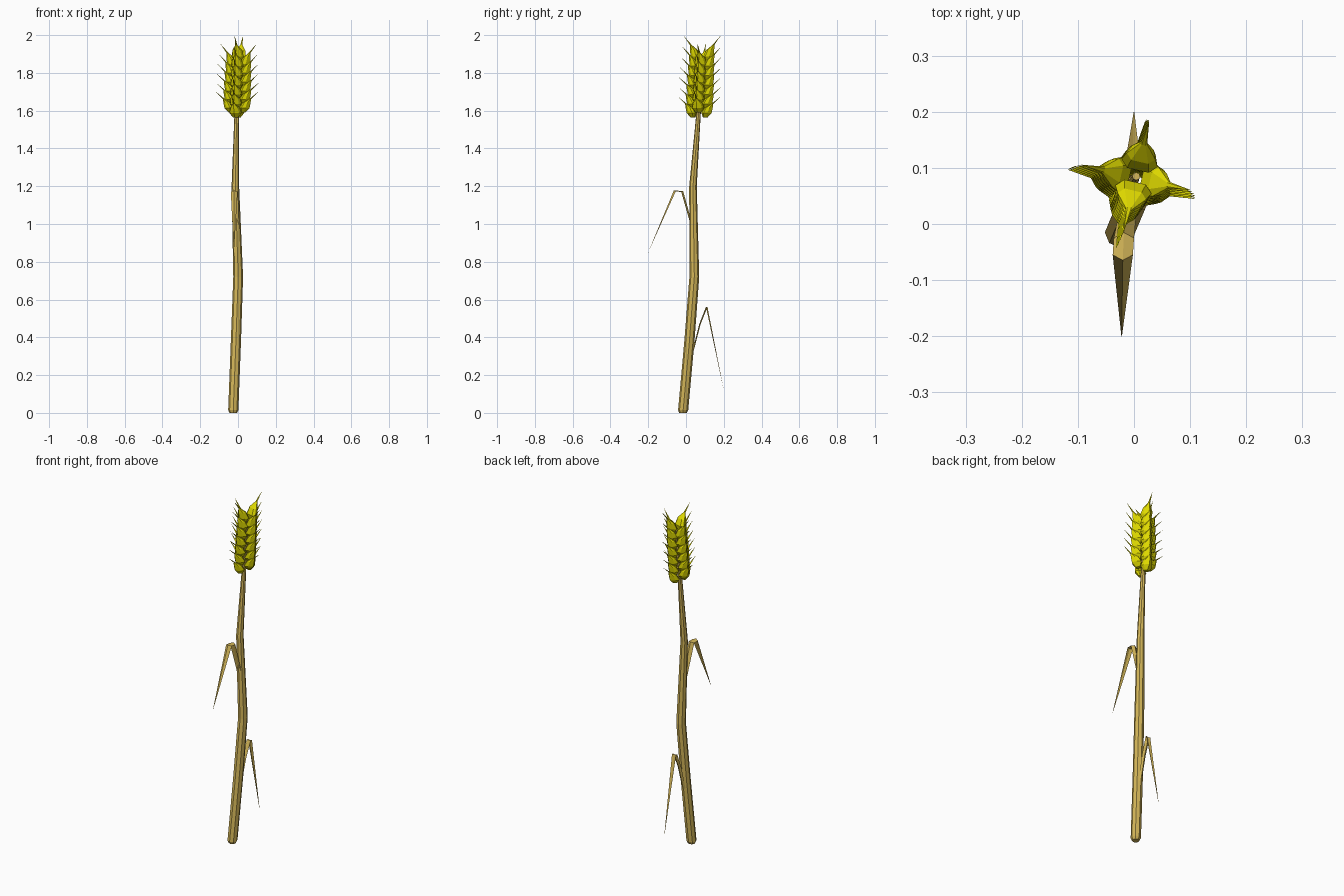
import bpy, bmesh, math
from mathutils import Vector

if "Cube" in bpy.data.objects:
    bpy.data.objects.remove(bpy.data.objects["Cube"])


def material(name, color):
    m = bpy.data.materials.new(name)
    m.diffuse_color = (*color, 1)
    m.use_nodes = True
    m.node_tree.nodes["Principled BSDF"].inputs["Base Color"].default_value = m.diffuse_color
    return m


straw = material("straw", (0.66, 0.47, 0.10))
grain = material("grain", (0.74, 0.70, 0.0))


def loft(bm, rings):
    """Skin a list of equal-length point rings and cap both ends."""
    vs = [[bm.verts.new(p) for p in r] for r in rings]
    n = len(vs[0])
    for a, b in zip(vs, vs[1:]):
        for i in range(n):
            j = (i + 1) % n
            bm.faces.new((a[i], a[j], b[j], b[i]))
    bm.faces.new(vs[0][::-1])
    bm.faces.new(vs[-1])


def finish(bm, name, mat):
    bmesh.ops.remove_doubles(bm, verts=bm.verts, dist=0.0002)
    bmesh.ops.recalc_face_normals(bm, faces=bm.faces)
    me = bpy.data.meshes.new(name)
    bm.to_mesh(me)
    bm.free()
    me.materials.append(mat)
    ob = bpy.data.objects.new(name, me)
    bpy.context.collection.objects.link(ob)
    return ob


X, Y, Z = Vector((1, 0, 0)), Vector((0, 1, 0)), Vector((0, 0, 1))

# Stem: gently kinked, tapering, with a chamfered foot; its top hides in the ear
stem = [(-0.025, -0.016, 0.0, 0.020), (-0.025, -0.015, 0.015, 0.027),
        (-0.011, 0.018, 0.38, 0.027), (0.001, 0.044, 0.72, 0.026),
        (-0.014, 0.037, 1.20, 0.020), (-0.007, 0.066, 1.58, 0.012),
        (0.004, 0.085, 1.86, 0.007)]
bm = bmesh.new()
circle = [(math.cos(k * math.pi / 4), math.sin(k * math.pi / 4)) for k in range(8)]
loft(bm, [[Vector((x, y, z)) + r * (X * c + Y * s) for c, s in circle] for x, y, z, r in stem])
finish(bm, "stem", straw)


# Leaves: thin bent blades folded along the centre
def leaf(name, path):
    bm = bmesh.new()
    rings = []
    for k, (x, y, z, w) in enumerate(path):
        c = Vector((x, y, z))
        a = Vector(path[max(k - 1, 0)][:3])
        b = Vector(path[min(k + 1, len(path) - 1)][:3])
        normal = X.cross((b - a).normalized())
        rings.append([c - X * w, c - normal * w * 0.6, c + X * w, c - normal * w * 0.25])
    loft(bm, rings)
    finish(bm, name, straw)


leaf("upper_leaf", [(-0.008, 0.038, 0.93, 0.012), (-0.012, 0.015, 1.03, 0.016),
                    (-0.018, -0.025, 1.17, 0.018), (-0.02, -0.055, 1.172, 0.018),
                    (-0.022, -0.2, 0.85, 0.0005)])
leaf("lower_leaf", [(-0.012, 0.035, 0.33, 0.010), (-0.008, 0.07, 0.47, 0.012),
                    (-0.004, 0.105, 0.56, 0.013), (-0.002, 0.114, 0.56, 0.013),
                    (0.0, 0.2, 0.12, 0.0005)])

# Kernel: flat-backed, ridged section; profile of distance out, height, half depth, half width
section = [(1, 0), (0.35, 0.75), (-0.4, 1), (-0.9, 0.6), (-0.9, -0.6), (-0.4, -1), (0.35, -0.75)]
kernel = [(0.032, 0.0, 0.012, 0.014), (0.039, 0.026, 0.027, 0.033),
          (0.050, 0.056, 0.021, 0.026), (0.068, 0.080, 0.005, 0.006),
          (0.110, 0.122, 0.0004, 0.0004)]


def kernel_column(name, degrees, z0, count, step):
    a = math.radians(degrees)
    out = Vector((math.cos(a), math.sin(a), 0))
    side = Z.cross(out)
    bm = bmesh.new()
    for i in range(count):
        f = i / (count - 1)
        z = z0 + step * i
        t = (z - 1.57) / 0.36
        base = Vector((-0.006 + 0.013 * t, 0.070 + 0.019 * t, z))
        lean, rise = 1.05 - 0.15 * f * f, 0.9 + 0.22 * f * f
        loft(bm, [[base + out * (o * lean + d * c) + side * w * s + Z * h * rise
                   for c, s in section] for o, h, d, w in kernel])
    finish(bm, name, grain)


# Ear: four columns of kernels, neighbouring columns staggered in height
kernel_column("kernels_right", -13, 1.590, 6, 0.0455)
kernel_column("kernels_left", 167, 1.590, 6, 0.0455)
kernel_column("kernels_back", 77, 1.564, 7, 0.0490)
kernel_column("kernels_front", 257, 1.564, 7, 0.0490)
